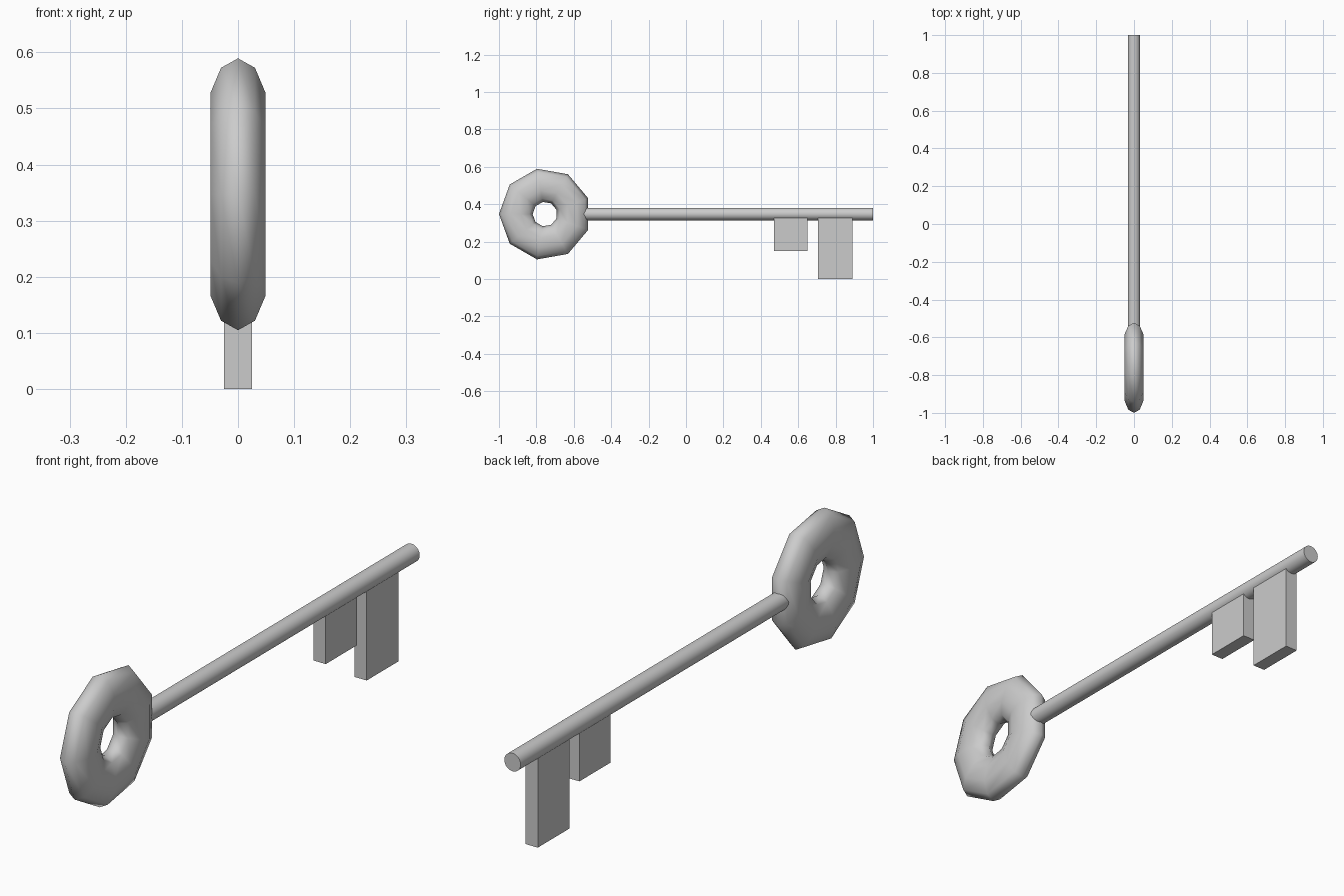
import bpy
import math
from mathutils import Matrix

if "Cube" in bpy.data.objects:
    bpy.data.objects.remove(bpy.data.objects["Cube"])

AXIS_Z = 0.347


def smooth(obj, angle):
    bpy.ops.object.select_all(action='DESELECT')
    obj.select_set(True)
    bpy.context.view_layer.objects.active = obj
    bpy.ops.object.shade_smooth_by_angle(angle=math.radians(angle))


def box(name, y0, y1, z0, z1, half_width):
    bpy.ops.mesh.primitive_cube_add(size=1)
    obj = bpy.context.object
    obj.name = name
    obj.data.transform(Matrix.Diagonal((2 * half_width, y1 - y0, z1 - z0, 1)))
    obj.location = (0, (y0 + y1) / 2, (z0 + z1) / 2)
    return obj


# Bow: nine-sided flattened ring, one corner pointing to the front
bpy.ops.mesh.primitive_torus_add(major_segments=9, minor_segments=10,
                                 major_radius=0.156, minor_radius=0.09)
bow = bpy.context.object
bow.name = "bow_ring"
turn = Matrix(((0, 0, 1, 0), (-1, 0, 0, 0), (0, -1, 0, 0), (0, 0, 0, 1)))
bow.data.transform(turn @ Matrix.Diagonal((1, 1, 0.0515 / 0.09, 1)))
bow.location = (0, -0.754, AXIS_Z)
smooth(bow, 80)

# Shaft: round rod whose start is buried in the bow
y0, y1 = -0.58, 1.0
bpy.ops.mesh.primitive_cylinder_add(vertices=32, radius=0.033, depth=y1 - y0,
                                    location=(0, (y0 + y1) / 2, AXIS_Z),
                                    rotation=(math.pi / 2, 0, 0))
shaft = bpy.context.object
shaft.name = "shaft"
smooth(shaft, 30)

# Bits: a short and a long tooth hanging from the shaft
box("short_tooth", 0.47, 0.65, 0.15, 0.335, 0.025)
box("long_tooth", 0.706, 0.89, 0.0, 0.335, 0.025)
